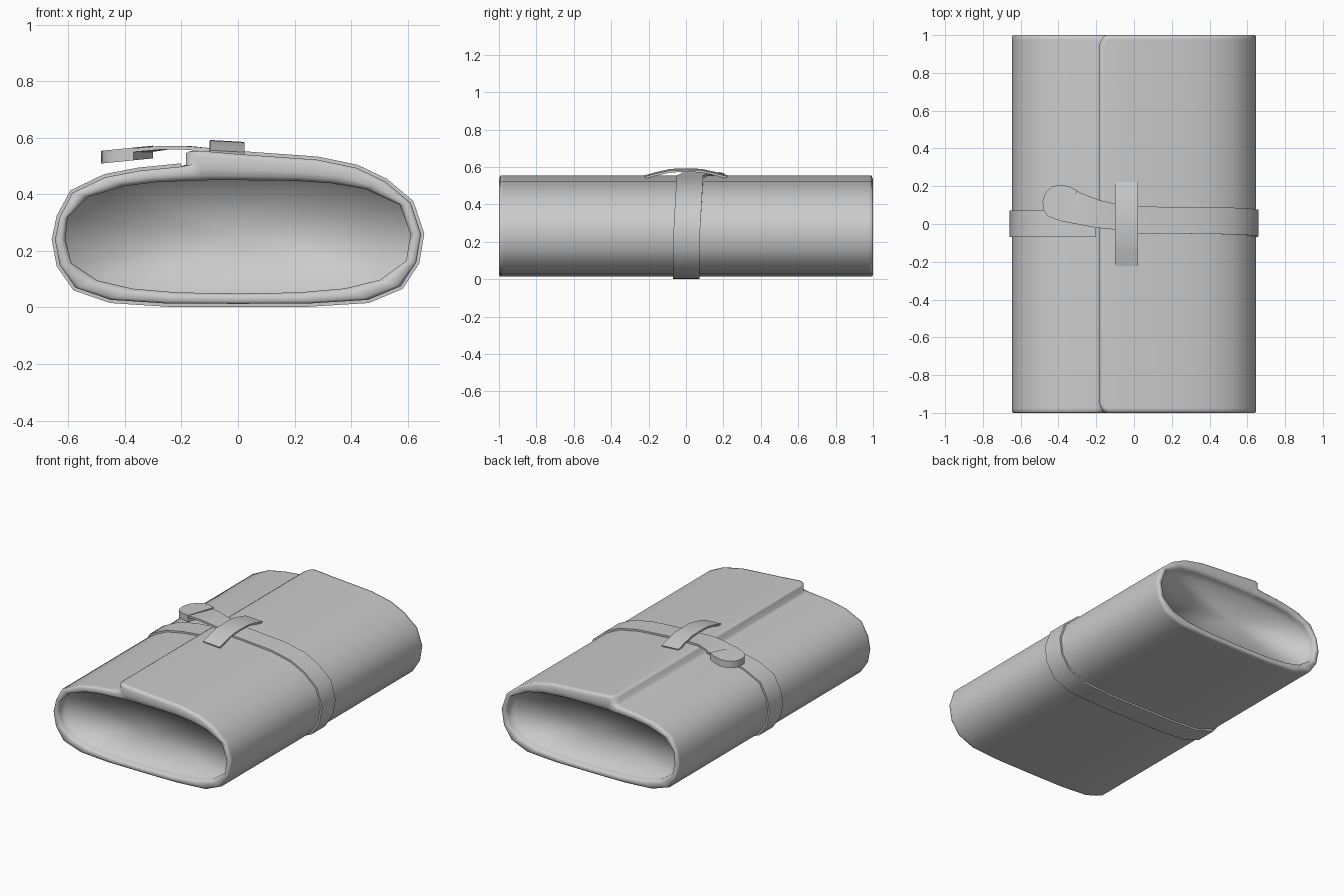
import bpy, bmesh, math
from mathutils import Vector

if "Cube" in bpy.data.objects:
    bpy.data.objects.remove(bpy.data.objects["Cube"], do_unlink=True)

grey = bpy.data.materials.new("plain_grey")
grey.use_nodes = True
colour = (0.6, 0.6, 0.6, 1)
grey.diffuse_color = colour
grey.node_tree.nodes["Principled BSDF"].inputs["Base Color"].default_value = colour


def loft(name, rings, angle=40, poke=False):
    """Skin a row of equal rings and close both ends."""
    bm = bmesh.new()
    rows = [[bm.verts.new(p) for p in ring] for ring in rings]
    n = len(rows[0])
    for a, b in zip(rows, rows[1:]):
        for i in range(n):
            j = (i + 1) % n
            bm.faces.new((a[i], a[j], b[j], b[i]))
    caps = [bm.faces.new(rows[0]), bm.faces.new(rows[-1])]
    if poke:
        bmesh.ops.poke(bm, faces=caps)
    bmesh.ops.recalc_face_normals(bm, faces=bm.faces)
    mesh = bpy.data.meshes.new(name)
    bm.to_mesh(mesh)
    bm.free()
    mesh.materials.append(grey)
    obj = bpy.data.objects.new(name, mesh)
    bpy.context.collection.objects.link(obj)
    bpy.ops.object.select_all(action='DESELECT')
    obj.select_set(True)
    bpy.context.view_layer.objects.active = obj
    bpy.ops.object.shade_smooth_by_angle(angle=math.radians(angle))
    return obj


def strip(name, stations, thick):
    """Flat band through pairs of edge points."""
    rings = []
    for i, (lo, hi) in enumerate(stations):
        before, after = stations[max(i - 1, 0)], stations[min(i + 1, len(stations) - 1)]
        along = sum(after, Vector()) - sum(before, Vector())
        off = (hi - lo).cross(along).normalized() * thick / 2
        rings.append([lo - off, hi - off, hi + off, lo + off])
    return loft(name, rings)


# Wrapped cross-section, from the step under the flap round to the flap lip
profile = [Vector(p) for p in (
    (-.2, .498), (-.35, .483), (-.47, .46), (-.585, .405), (-.63, .32),
    (-.647, .24), (-.63, .15), (-.575, .07), (-.45, .027), (-.25, .014),
    (0, .013), (.25, .014), (.46, .027), (.575, .075), (.63, .16),
    (.647, .26), (.61, .37), (.52, .445), (.42, .493), (.28, .522),
    (0, .542), (-.15, .553), (-.172, .552), (-.183, .545), (-.183, .506))]


def body_ring(y, inward, pull):
    ring = []
    for p in profile:
        d = p - Vector((0, .25))
        # Pocket mouth is a squared oval inside the outline
        k = (abs(d.x / .61) ** 3 + abs(d.y / .2) ** 3) ** (-1 / 3)
        lip = p.y > .5 and -.19 < p.x < -.14
        outer = p + Vector((pull if lip else 0, 0))
        q = outer.lerp(Vector((0, .25)) + d * k, inward)
        ring.append((q.x, y, q.y))
    return ring


# Body: recessed ends, rounded rims, rounded flap corners
end = [(-.92, 1, .03), (-.98, 1, .03), (-.995, .85, .03), (-1, .6, .03),
       (-1, .18, .03), (-.992, 0, .025), (-.975, 0, .01), (-.95, 0, 0)]
rows = end + [(-y, t, pull) for y, t, pull in reversed(end)]
loft("wrapped_body", [body_ring(*r) for r in rows], angle=180, poke=True)

# Strap: once around the body, then over the flap into a loose tail
stations = []
for i, p in enumerate(profile[:21]):
    t = profile[i + 1] - profile[max(i - 1, 0)]
    q = p + Vector((t.y, -t.x)).normalized() * .005
    shift = max(0, (q.y - .2) / .35) * .02 if q.x >= 0 else 0
    stations.append((Vector((q.x, shift - .07, q.y)), Vector((q.x, shift + .072, q.y))))
for x0, y0, x1, y1, z in ((-.1, -.03, -.1, .108, .557), (-.2, -.02, -.18, .125, .565),
                          (-.28, -.005, -.25, .152, .564), (-.37, .012, -.305, .175, .556)):
    stations.append((Vector((x0, y0, z)), Vector((x1, y1, z))))
strip("strap", stations, .013)

# Thick rounded strap tip, leaning down towards its end
outline = [(-.30, .178), (-.345, .2), (-.39, .208), (-.435, .198), (-.47, .165),
           (-.484, .12), (-.48, .075), (-.46, .045), (-.425, .028), (-.37, .01)]
loft("strap_tip", [[(x, y, base + .1 * x) for x, y in outline] for base in (.557, .602)])

# Keeper loop arching over the strap
arch = [(-.22, .548), (-.15, .567), (-.08, .582), (0, .584), (.08, .582), (.15, .567), (.22, .548)]
strip("keeper_loop", [(Vector((-.1, y, z + .002)), Vector((.022, y, z - .005))) for y, z in arch], .012)
